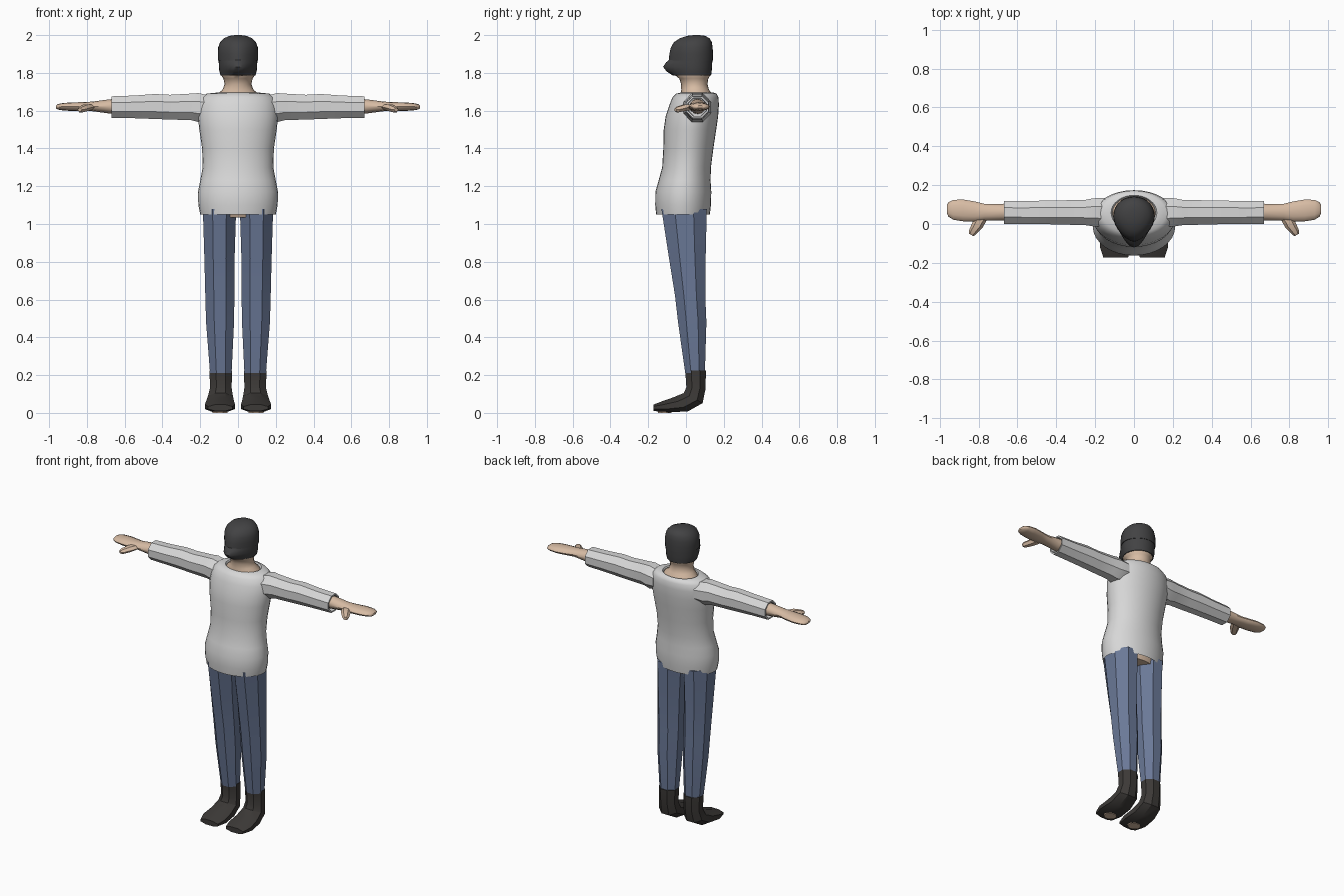
import bpy, bmesh, math
from mathutils import Vector


def material(name, rgb):
    m = bpy.data.materials.new(name)
    m.diffuse_color = (*rgb, 1)
    return m


SHIRT = material("light grey cloth", (0.68, 0.68, 0.68))
DENIM = material("blue denim", (0.145, 0.19, 0.31))
SKIN = material("skin", (0.68, 0.50, 0.37))
BOOT = material("dark brown leather", (0.045, 0.041, 0.038))
MASK = material("charcoal knit", (0.055, 0.055, 0.057))


def loft(name, rings, n, mat, phase=0.0, caps=(True, True), angle=30, mirror=False):
    """Skin elliptical rings (centre, u, v, optional front pull) into one surface."""
    bm = bmesh.new()
    loops = []
    for ring in rings:
        c, u, v = (Vector(p) for p in ring[:3])
        pull = ring[3] if len(ring) > 3 else 0
        loop = []
        for i in range(n):
            a = 2 * math.pi * (i + phase) / n
            p = c + u * math.cos(a) + v * math.sin(a)
            if math.sin(a) < 0:
                p.y -= pull * math.sin(a) ** 4
            loop.append(bm.verts.new(p))
        loops.append(loop)
    for a, b in zip(loops, loops[1:]):
        for i in range(n):
            j = (i + 1) % n
            bm.faces.new((a[i], a[j], b[j], b[i]))
    if caps[0]:
        bm.faces.new(loops[0][::-1])
    if caps[1]:
        bm.faces.new(loops[-1])
    bmesh.ops.recalc_face_normals(bm, faces=bm.faces)
    mesh = bpy.data.meshes.new(name)
    bm.to_mesh(mesh)
    bm.free()
    mesh.materials.append(mat)
    ob = bpy.data.objects.new(name, mesh)
    bpy.context.collection.objects.link(ob)
    bpy.ops.object.select_all(action='DESELECT')
    bpy.context.view_layer.objects.active = ob
    ob.select_set(True)
    bpy.ops.object.shade_smooth_by_angle(angle=math.radians(angle))
    if mirror:
        mod = ob.modifiers.new("other side", 'MIRROR')
        mod.use_clip = False
        mod.use_mirror_merge = False
    return ob


def level(z, hw, y0, y1, cx=0, pull=0):
    """Horizontal ring with half width hw, running from y0 to y1."""
    return ((cx, (y0 + y1) / 2, z), (hw, 0, 0), (0, (y1 - y0) / 2, 0), pull)


def upright(x, y0, y1, z0, z1):
    """Ring across the arm."""
    return ((x, (y0 + y1) / 2, (z0 + z1) / 2),
            (0, (y1 - y0) / 2, 0), (0, 0, (z1 - z0) / 2))


def slanted(cx, hw, front, back):
    """Ring tilted in the side plane, through a front and a back (y, z) point."""
    f, b = Vector((0, *front)), Vector((0, *back))
    return ((f + b) / 2 + Vector((cx, 0, 0)), (hw, 0, 0), (b - f) / 2)


K = 1 / math.cos(math.pi / 8)   # grows an octagon so its flats reach the size


def octagon(rings):
    return [(r[0], Vector(r[1]) * K, Vector(r[2]) * K) for r in rings]


# Sweater body, with hem and collar turned inwards
loft("sweater_body", [
    level(1.09, 0.185, -0.14, 0.11), level(1.05, 0.20, -0.158, 0.126),
    level(1.10, 0.21, -0.163, 0.132), level(1.17, 0.212, -0.162, 0.134),
    level(1.23, 0.20, -0.145, 0.13), level(1.30, 0.187, -0.126, 0.132),
    level(1.40, 0.19, -0.12, 0.145), level(1.50, 0.205, -0.118, 0.16),
    level(1.57, 0.212, -0.108, 0.17), level(1.63, 0.208, -0.088, 0.174),
    level(1.67, 0.193, -0.072, 0.172), level(1.69, 0.165, -0.052, 0.162),
    level(1.695, 0.118, -0.032, 0.148), level(1.675, 0.108, -0.022, 0.138)],
    32, SHIRT, angle=50)

# Sleeves with open cuffs
loft("sleeve", octagon([
    upright(0.15, -0.015, 0.135, 1.55, 1.68), upright(0.21, -0.012, 0.132, 1.54, 1.693),
    upright(0.25, -0.006, 0.124, 1.55, 1.690), upright(0.36, -0.003, 0.122, 1.553, 1.684),
    upright(0.44, -0.001, 0.121, 1.556, 1.688), upright(0.55, 0, 0.118, 1.56, 1.680),
    upright(0.67, 0.001, 0.118, 1.562, 1.676), upright(0.67, 0.010, 0.109, 1.571, 1.667),
    upright(0.64, 0.012, 0.107, 1.573, 1.665)]), 8, SHIRT, phase=0.5, mirror=True)

# Forearm and flat mitten hand
loft("hand", [
    upright(0.60, 0.018, 0.106, 1.58, 1.665), upright(0.68, 0.018, 0.104, 1.585, 1.66),
    upright(0.77, 0.018, 0.104, 1.597, 1.648), upright(0.82, 0.012, 0.116, 1.597, 1.645),
    upright(0.88, 0.014, 0.126, 1.598, 1.644), upright(0.93, 0.022, 0.124, 1.602, 1.640),
    upright(0.955, 0.038, 0.112, 1.606, 1.634), upright(0.963, 0.055, 0.095, 1.613, 1.627)],
    12, SKIN, angle=40, mirror=True)
loft("thumb", [
    ((0.785, 0.035, 1.62), (0.03, 0.01, 0), (0, 0, 0.016)),
    ((0.805, -0.005, 1.616), (0.026, 0.014, 0), (0, 0, 0.02)),
    ((0.832, -0.045, 1.606), (0.018, 0.01, 0), (0, 0, 0.017)),
    ((0.838, -0.056, 1.605), (0.011, 0.006, 0), (0, 0, 0.01))],
    6, SKIN, mirror=True)

# Neck, spreading under the collar and the jaw
loft("neck", [
    level(1.67, 0.115, -0.03, 0.145), level(1.69, 0.108, -0.028, 0.138),
    level(1.71, 0.082, -0.025, 0.122), level(1.74, 0.071, -0.026, 0.114),
    level(1.77, 0.077, -0.036, 0.118), level(1.789, 0.09, -0.06, 0.13),
    level(1.80, 0.09, -0.06, 0.13)], 20, SKIN, angle=50)

# Mask over the lower face, drawn forward into a pointed front
loft("face_mask", [
    level(1.787, 0.093, -0.05, 0.133, pull=0.022),
    level(1.81, 0.099, -0.055, 0.136, pull=0.05),
    level(1.832, 0.101, -0.058, 0.138, pull=0.063),
    level(1.855, 0.102, -0.058, 0.139, pull=0.048),
    level(1.872, 0.102, -0.058, 0.140, pull=0.03)], 28, MASK, angle=45)

# Cap over the upper head
loft("cap", [
    level(1.866, 0.106, -0.061, 0.142, pull=0.03),
    level(1.90, 0.107, -0.062, 0.143, pull=0.026),
    level(1.935, 0.105, -0.060, 0.141, pull=0.02),
    level(1.962, 0.095, -0.050, 0.137, pull=0.014),
    level(1.983, 0.075, -0.026, 0.125, pull=0.008),
    level(1.996, 0.045, 0.006, 0.102), level(2.0, 0.016, 0.04, 0.072)],
    28, MASK, angle=45)

# Hips seen below the hem
loft("hips", [level(1.035, 0.16, -0.10, 0.10), level(1.10, 0.18, -0.13, 0.11)], 16, SKIN)

# Trouser legs
loft("trouser_leg", octagon([
    level(0.21, 0.057, -0.004, 0.100, 0.091), level(0.48, 0.074, -0.042, 0.108, 0.095),
    level(0.62, 0.077, -0.058, 0.102, 0.096), level(0.82, 0.080, -0.090, 0.104, 0.098),
    level(1.08, 0.088, -0.130, 0.110, 0.098)]), 8, DENIM, phase=0.5, mirror=True)

# Boots bending from the shin to the toe
loft("boot", octagon([
    slanted(0.091, 0.060, (-0.004, 0.225), (0.105, 0.225)),
    slanted(0.091, 0.057, (0.002, 0.135), (0.104, 0.13)),
    slanted(0.093, 0.066, (-0.012, 0.105), (0.088, 0.052)),
    slanted(0.095, 0.074, (-0.065, 0.083), (0.010, 0.008)),
    slanted(0.096, 0.080, (-0.125, 0.062), (-0.095, 0.003)),
    slanted(0.094, 0.064, (-0.172, 0.044), (-0.172, 0.010))]),
    8, BOOT, phase=0.5, mirror=True)

# Bare patches under the toes
loft("sole_patch", [level(0.0, 0.042, -0.150, -0.075, 0.095),
                    level(0.008, 0.042, -0.150, -0.075, 0.095)], 8, SKIN, phase=0.5, mirror=True)
